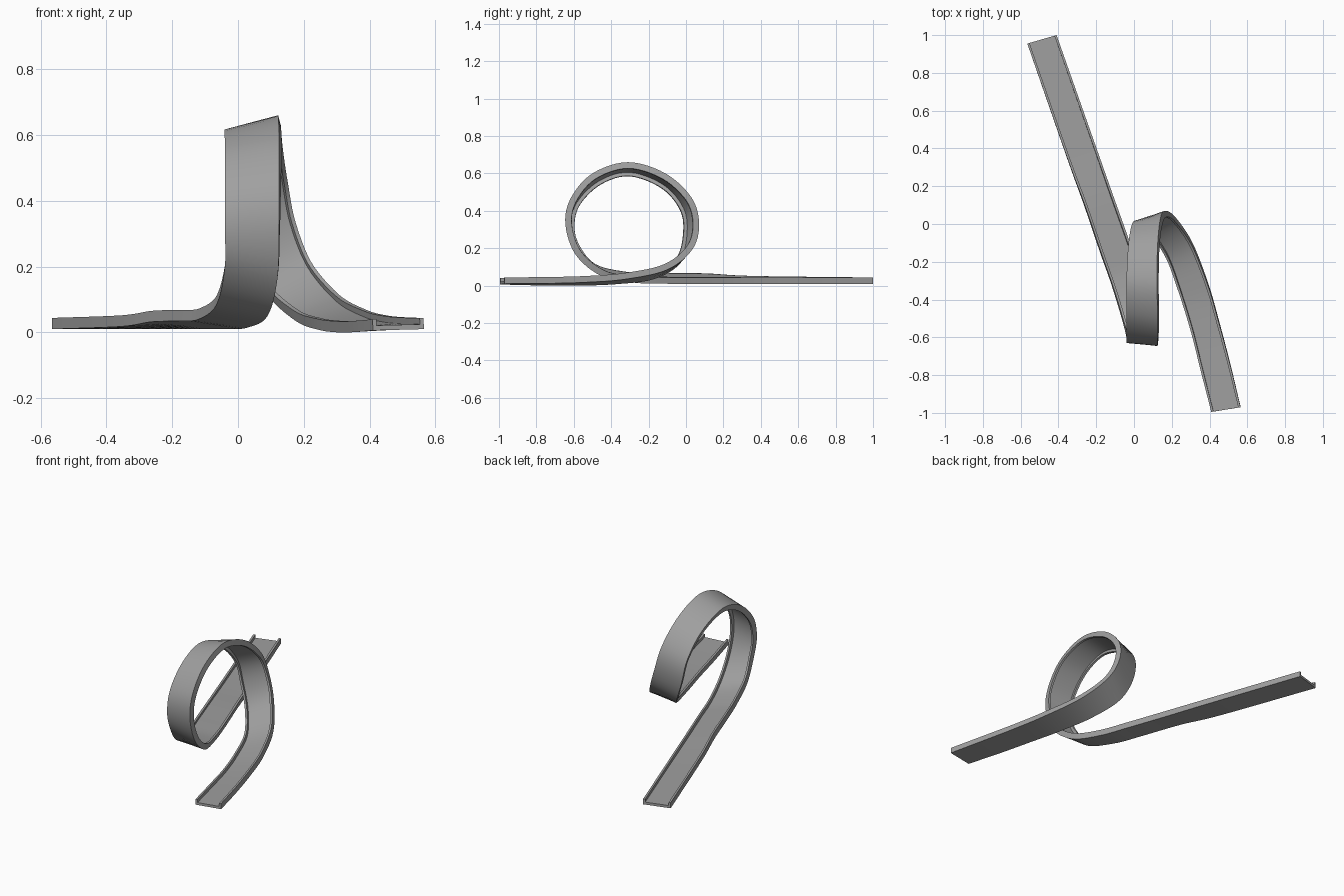
import bpy, bmesh, math
from mathutils import Vector

cube = bpy.data.objects.get("Cube")
if cube:
    bpy.data.objects.remove(cube, do_unlink=True)

FLOOR, WALL, HEIGHT, STEPS = 0.015, 0.012, 0.034, 6

# Outer corners of the track floor along its run, from the front end to the back end
LEFT_EDGE = [
    (.41, -.995, .006), (.355, -.775, .001), (.305, -.57, 0), (.245, -.37, .008),
    (.175, -.17, .035), (.085, -.03, .12), (.02, .015, .26), (-.01, 0, .41),
    (-.03, -.11, .545), (-.04, -.3, .617), (-.04, -.47, .57), (-.04, -.595, .45),
    (-.04, -.63, .32), (-.04, -.6, .2), (-.065, -.5, .085), (-.12, -.32, .04),
    (-.18, -.15, .035), (-.265, .1, .032), (-.355, .35, .018), (-.565, .955, .01)]
RIGHT_EDGE = [
    (.565, -.97, .01), (.51, -.74, .012), (.455, -.53, .018), (.395, -.32, .035),
    (.31, -.1, .085), (.22, .035, .195), (.165, .07, .33), (.14, .03, .47),
    (.125, -.11, .6), (.122, -.31, .66), (.125, -.5, .6), (.125, -.615, .47),
    (.125, -.645, .33), (.12, -.59, .165), (.09, -.45, .05), (.03, -.27, .015),
    (-.03, -.09, .01), (-.115, .15, .01), (-.2, .4, .01), (-.41, 1, .01)]


def smooth_path(points):
    """Catmull-Rom curve through the points."""
    p = [Vector(q) for q in points]
    p = [2 * p[0] - p[1]] + p + [2 * p[-1] - p[-2]]
    path = []
    for a, b, c, d in zip(p, p[1:], p[2:], p[3:]):
        for i in range(STEPS):
            t = i / STEPS
            path.append(b + (c - a) * t / 2 + (2 * a - 5 * b + 4 * c - d) * t * t / 2
                        + (3 * b - a - 3 * c + d) * t ** 3 / 2)
    return path + [p[-2]]


def channel_section(left, right, forward):
    """U-shaped cross-section between two floor corners."""
    width = (right - left).length
    side = (right - left).normalized()
    up = side.cross(forward).normalized()
    profile = [(0, 0), (width, 0), (width, HEIGHT), (width - WALL, HEIGHT),
               (width - WALL, FLOOR), (WALL, FLOOR), (WALL, HEIGHT), (0, HEIGHT)]
    return [left + side * u + up * v for u, v in profile]


# Sweep the channel along both edges
lefts, rights = smooth_path(LEFT_EDGE), smooth_path(RIGHT_EDGE)
middles = [(a + b) / 2 for a, b in zip(lefts, rights)]
last = len(middles) - 1
bm = bmesh.new()
rings = []
for i in range(last + 1):
    forward = middles[min(i + 1, last)] - middles[max(i - 1, 0)]
    rings.append([bm.verts.new(q) for q in channel_section(lefts[i], rights[i], forward)])
for r, s in zip(rings, rings[1:]):
    for j in range(len(r)):
        k = (j + 1) % len(r)
        bm.faces.new((r[j], r[k], s[k], s[j]))

# End caps: floor plus two walls
for ring in (rings[0], rings[-1]):
    bm.faces.new(ring)
bmesh.ops.recalc_face_normals(bm, faces=bm.faces)
mesh = bpy.data.meshes.new("loop_track")
bm.to_mesh(mesh)
bm.free()
track = bpy.data.objects.new("loop_track", mesh)
bpy.context.collection.objects.link(track)

# Plain grey plastic
grey = bpy.data.materials.new("grey")
grey.use_nodes = True
colour = (0.35, 0.35, 0.35, 1)
grey.diffuse_color = colour
grey.node_tree.nodes["Principled BSDF"].inputs["Base Color"].default_value = colour
mesh.materials.append(grey)

bpy.context.view_layer.objects.active = track
track.select_set(True)
bpy.ops.object.shade_smooth_by_angle(angle=math.radians(30))
